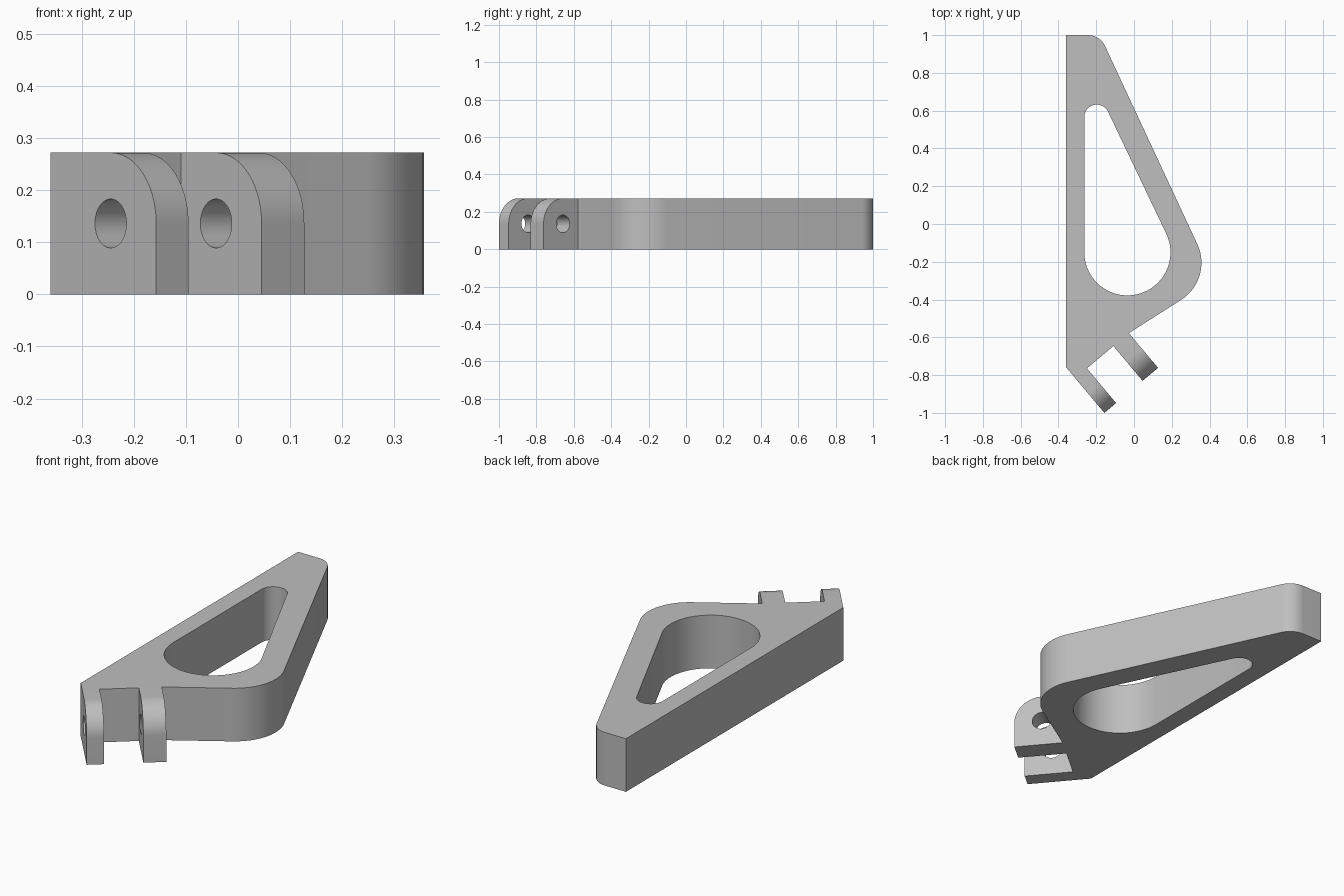
import bpy, bmesh, math
from mathutils import Matrix, Vector

if "Cube" in bpy.data.objects:
    bpy.data.objects.remove(bpy.data.objects["Cube"])

HEIGHT = 0.272

grey = bpy.data.materials.new("plain grey")
grey.diffuse_color = (0.52, 0.52, 0.52, 1)
grey.use_nodes = True
grey.node_tree.nodes["Principled BSDF"].inputs["Base Color"].default_value = grey.diffuse_color


def arc(cx, cy, r, start, end, steps=20):
    """Points along an arc, angles in degrees."""
    angles = [math.radians(start + (end - start) * i / steps) for i in range(steps + 1)]
    return [(cx + r * math.cos(a), cy + r * math.sin(a)) for a in angles]


def plate(name, outline, hole, thickness, matrix):
    """Extrude an outline with one hole into a solid, then place it."""
    bm = bmesh.new()
    edges = []
    for loop in (outline, hole):
        verts = [bm.verts.new((x, y, 0)) for x, y in loop]
        edges += [bm.edges.new((v, verts[i - 1])) for i, v in enumerate(verts)]
    bmesh.ops.triangle_fill(bm, edges=edges, use_beauty=True, normal=(0, 0, 1))
    grown = bmesh.ops.extrude_face_region(bm, geom=bm.faces[:], use_keep_orig=True)
    top = [g for g in grown["geom"] if isinstance(g, bmesh.types.BMVert)]
    bmesh.ops.translate(bm, verts=top, vec=(0, 0, thickness))
    bm.transform(matrix)
    bmesh.ops.recalc_face_normals(bm, faces=bm.faces[:])
    mesh = bpy.data.meshes.new(name)
    bm.to_mesh(mesh)
    bm.free()
    mesh.materials.append(grey)
    obj = bpy.data.objects.new(name, mesh)
    bpy.context.collection.objects.link(obj)
    bpy.ops.object.select_all(action="DESELECT")
    obj.select_set(True)
    bpy.context.view_layer.objects.active = obj
    bpy.ops.object.shade_smooth_by_angle(angle=math.radians(30))
    return obj


# Hinge frame: back runs from the lug tips to the body, across is the pin axis
tilt = math.radians(40)
across = Vector((math.cos(tilt), math.sin(tilt), 0))
back = Vector((-math.sin(tilt), math.cos(tilt), 0))
tip = Vector((-0.157, -1.0, 0))
LUG_LENGTH = 0.24
LUG_SPAN = 0.371
root_a = tip + back * LUG_LENGTH
root_b = root_a + across * LUG_SPAN

# Body: tapered frame with rounded corners and a teardrop window
outline = [(-0.36, 1.0), (-0.36, -0.758), root_a.xy, root_b.xy]
outline += arc(0.123, -0.205, 0.234, -57.6, 25)
outline += arc(-0.244, 0.9, 0.1, 25, 90)
window = arc(-0.197, 0.566, 0.066, 25, 180) + arc(-0.035, -0.15, 0.228, 180, 385, 40)
plate("body", outline, window, HEIGHT, Matrix())

# Lugs: upper tip rounded about the pin hole, lower tip square
r = HEIGHT / 2
profile = [(0, 0), (LUG_LENGTH, 0), (LUG_LENGTH, HEIGHT)] + arc(r, r, r, 90, 180)
pin_hole = arc(r, r, 0.047, 0, 350, 35)
for name, start, end in (("outer_lug", 0, 0.081), ("inner_lug", 0.264, LUG_SPAN)):
    place = Matrix((back, (0, 0, 1), across)).transposed().to_4x4()
    place.translation = tip + across * start
    plate(name, profile, pin_hole, end - start, place)
